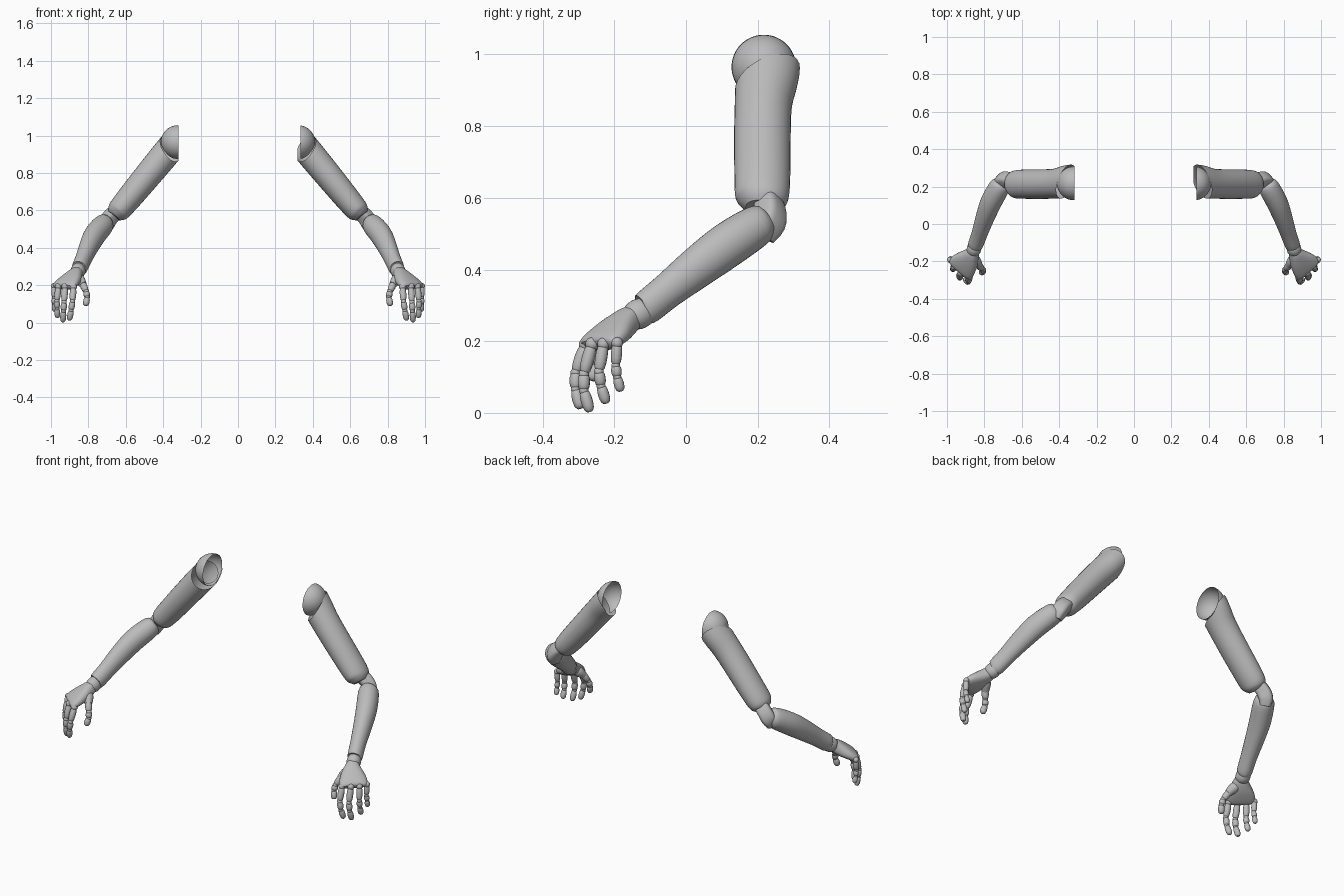
import bpy, bmesh, math
from mathutils import Vector as V

cube = bpy.data.objects.get("Cube")
if cube:
    bpy.data.objects.remove(cube, do_unlink=True)

grey = bpy.data.materials.new("matte_grey")
grey.use_nodes = True
grey.diffuse_color = (0.5, 0.5, 0.5, 1)
grey.node_tree.nodes["Principled BSDF"].inputs["Base Color"].default_value = (0.5, 0.5, 0.5, 1)


def finish(name, bm, side):
    """Put the mesh on the wanted side of the body and shade it."""
    for v in bm.verts:
        v.co.x *= side
    bmesh.ops.recalc_face_normals(bm, faces=bm.faces)
    mesh = bpy.data.meshes.new(name)
    bm.to_mesh(mesh)
    bm.free()
    mesh.materials.append(grey)
    ob = bpy.data.objects.new(("left_" if side > 0 else "right_") + name, mesh)
    bpy.context.collection.objects.link(ob)
    bpy.ops.object.select_all(action='DESELECT')
    bpy.context.view_layer.objects.active = ob
    ob.select_set(True)
    bpy.ops.object.shade_smooth_by_angle(angle=math.radians(40))


def smooth_path(rows, steps):
    """Catmull-Rom points through rows of x, y, z, width, height."""
    rows = [tuple(r) for r in rows]
    ext = [rows[0]] + rows + [rows[-1]]
    out = []
    for i in range(len(rows) - 1):
        a, b, c, d = ext[i:i + 4]
        for k in range(steps):
            t = k / steps
            out.append([0.5 * (2*q + (r-p)*t + (2*p-5*q+4*r-s)*t*t + (3*q-p-3*r+s)*t**3)
                        for p, q, r, s in zip(a, b, c, d)])
    return out + [list(rows[-1])]


def loft(rows, wide, steps=3, sides=24, power=1.0, start=True, end=True):
    """Skin of oval sections; wide is the direction of the first radius."""
    rows = smooth_path(rows, steps)
    bm = bmesh.new()
    rings = []
    for i, r in enumerate(rows):
        p, q = rows[max(i - 1, 0)], rows[min(i + 1, len(rows) - 1)]
        t = (V(q[:3]) - V(p[:3])).normalized()
        w = V(wide)
        w = (w - t * w.dot(t)).normalized()
        u = t.cross(w)
        ring = []
        for k in range(sides):
            c, s = math.cos(math.tau * k / sides), math.sin(math.tau * k / sides)
            c, s = (math.copysign(abs(n) ** power, n) for n in (c, s))
            ring.append(bm.verts.new(V(r[:3]) + w * c * r[3] + u * s * r[4]))
        rings.append(ring)
    for a, b in zip(rings, rings[1:]):
        for k in range(sides):
            n = (k + 1) % sides
            bm.faces.new((a[k], a[n], b[n], b[k]))
    if start:
        bm.faces.new(rings[0])
    if end:
        bm.faces.new(rings[-1])
    return bm


def cut(bm, point, normal):
    """Remove everything on the side the normal points to."""
    bmesh.ops.bisect_plane(bm, geom=bm.verts[:] + bm.edges[:] + bm.faces[:],
                           plane_co=point, plane_no=normal, clear_outer=True)


def ball(name, centre, radius, side):
    bm = bmesh.new()
    bmesh.ops.create_uvsphere(bm, u_segments=16, v_segments=10, radius=radius)
    bmesh.ops.translate(bm, verts=bm.verts, vec=centre)
    finish(name, bm, side)


def segment(name, p, q, radius, side):
    """One rounded finger bone."""
    p, q = V(p), V(q)
    shape = [(0, .5), (.12, .85), (.45, 1), (.85, .85), (1, .4)]
    rows = [(*p.lerp(q, t), radius * k, radius * k) for t, k in shape]
    finish(name, loft(rows, HAND, 2, 14), side)


HAND = V((.757, .654, 0))
FORE = V((.927, .374, 0))
RIM = V((-.0207, -.0114, .0153)).normalized()
RIM_POINT = V((.365, .22, .93))

# Each finger: knuckle, middle joint, end joint, tip, radius
FINGERS = {
    "index": ((.88, -.28, .19), (.885, -.308, .112), (.892, -.308, .066), (.902, -.295, .012), .018),
    "middle": ((.925, -.262, .192), (.93, -.285, .108), (.933, -.285, .062), (.936, -.268, .003), .018),
    "ring": ((.96, -.23, .192), (.968, -.243, .115), (.967, -.237, .075), (.965, -.222, .026), .017),
    "little": ((.983, -.192, .195), (.982, -.196, .132), (.983, -.192, .1), (.98, -.182, .06), .0155),
    "thumb": ((.835, -.215, .215), (.811, -.242, .165), (.806, -.25, .135), (.815, -.262, .09), .019),
}

for side in (1, -1):
    # Shoulder shell, open towards the body
    bm = bmesh.new()
    bmesh.ops.create_uvsphere(bm, u_segments=40, v_segments=24, radius=.09)
    bmesh.ops.translate(bm, verts=bm.verts, vec=(.322, .217, .965))
    cut(bm, (.335 if side > 0 else .319, 0, 0), (-1, 0, 0))
    cut(bm, RIM_POINT - RIM * .015, -RIM)
    finish("shoulder_shell", bm, side)

    # Hollow upper arm with a slanted open rim
    bm = loft([(.28, .228, 1.03, .092, .076), (.352, .226, .944, .09, .076),
               (.42, .216, .862, .08, .075), (.5, .213, .765, .079, .072),
               (.58, .213, .668, .078, .068), (.632, .212, .606, .075, .063),
               (.65, .21, .585, .062, .055), (.662, .208, .57, .042, .038)],
              (0, 1, 0), 3, 32, start=False)
    cut(bm, RIM_POINT, RIM)
    cut(bm, (.318, 0, 0), (-1, 0, 0))
    finish("upper_arm", bm, side)

    # Elbow hinge block
    finish("elbow_hinge", loft([(.635, .215, .61, .03, .03), (.655, .228, .59, .038, .036),
                                (.685, .236, .56, .04, .038), (.705, .232, .525, .04, .038),
                                (.712, .215, .49, .03, .028)],
                               (.5, -.6, .6), 3, 24, .6), side)

    # Forearm
    finish("forearm", loft([(.705, .232, .54, .02, .022), (.71, .222, .533, .042, .045),
                            (.722, .195, .52, .056, .058), (.765, .115, .468, .057, .063),
                            (.798, .03, .405, .05, .058), (.825, -.05, .342, .043, .05),
                            (.846, -.108, .295, .041, .048), (.85, -.12, .287, .036, .042)],
                           FORE, 3, 32), side)

    # Wrist ring and palm
    finish("wrist", loft([(.848, -.11, .292, .033, .036), (.853, -.125, .28, .038, .042),
                          (.858, -.142, .27, .038, .041), (.862, -.155, .262, .032, .034)],
                         FORE, 3, 24), side)
    finish("palm", loft([(.857, -.14, .272, .03, .03), (.866, -.16, .26, .04, .036),
                         (.888, -.192, .235, .062, .036), (.912, -.22, .213, .075, .031),
                         (.93, -.243, .196, .076, .024), (.936, -.25, .19, .066, .014)],
                        HAND, 3, 28, .85), side)
    finish("thumb_base", loft([(.865, -.175, .245, .022, .022), (.846, -.198, .228, .028, .028),
                               (.828, -.222, .202, .02, .02)], HAND, 4, 18), side)

    # Jointed fingers
    for name, (knuckle, mid, last, tip, r) in FINGERS.items():
        ball(name + "_knuckle", knuckle, r * 1.05, side)
        ball(name + "_middle_joint", mid, r * .8, side)
        ball(name + "_end_joint", last, r * .75, side)
        segment(name + "_base", knuckle, mid, r, side)
        segment(name + "_middle", mid, last, r * .95, side)
        segment(name + "_tip", last, tip, r * .92, side)
